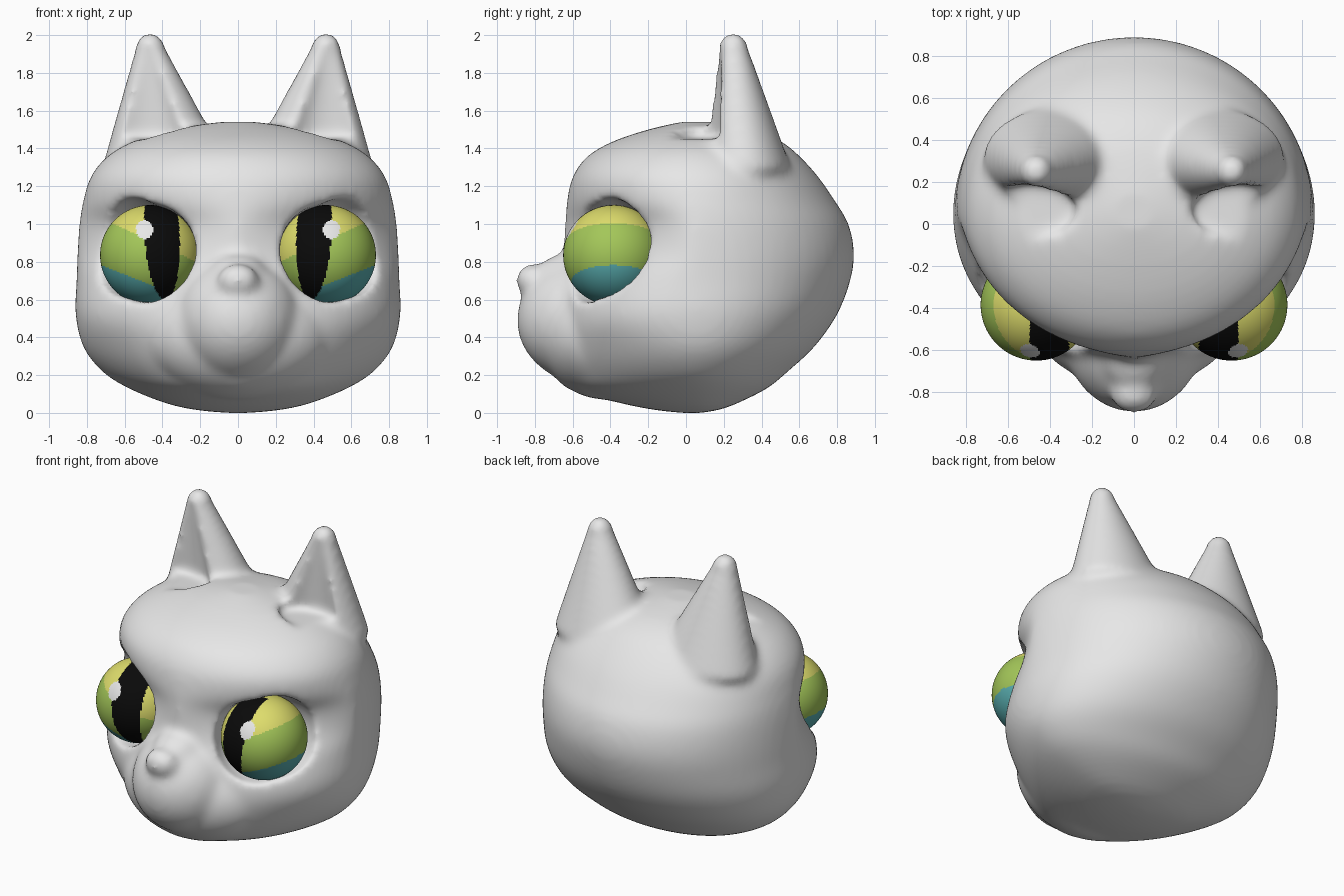
import bpy
import bmesh
from mathutils import Matrix, Vector
from math import cos, sin, pi

cube = bpy.data.objects.get("Cube")
if cube:
    bpy.data.objects.remove(cube, do_unlink=True)


def material(name, r, g, b):
    mat = bpy.data.materials.new(name)
    mat.use_nodes = True
    mat.diffuse_color = (r, g, b, 1)
    shader = next(n for n in mat.node_tree.nodes if n.type == "BSDF_PRINCIPLED")
    shader.inputs["Base Color"].default_value = (r, g, b, 1)
    shader.inputs["Roughness"].default_value = 0.6
    return mat


fur = material("pale_grey_fur", 0.8, 0.8, 0.8)
eye_colors = [
    material("iris_green", 0.37, 0.57, 0.1),
    material("iris_yellow", 0.73, 0.72, 0.15),
    material("iris_teal", 0.1, 0.42, 0.43),
    material("pupil_black", 0.003, 0.003, 0.003),
    material("glint_white", 0.85, 0.85, 0.85),
]


def make_object(name, bm, mats):
    bmesh.ops.recalc_face_normals(bm, faces=bm.faces)
    mesh = bpy.data.meshes.new(name)
    bm.to_mesh(mesh)
    bm.free()
    for mat in mats:
        mesh.materials.append(mat)
    mesh.shade_smooth()
    obj = bpy.data.objects.new(name, mesh)
    bpy.context.scene.collection.objects.link(obj)
    return obj


def ellipsoid(bm, center, radii, u=48, v=32):
    matrix = Matrix.Translation(center) @ Matrix.Diagonal((*radii, 1))
    bmesh.ops.create_uvsphere(bm, u_segments=u, v_segments=v, radius=1, matrix=matrix)


def tapered(bm, base, base_radii, top, top_radii):
    """Closed elliptical cone between two centres."""
    verts = bmesh.ops.create_cone(bm, cap_ends=True, segments=40,
                                  radius1=1, radius2=1, depth=1)["verts"]
    for v in verts:
        low = v.co.z < 0
        rx, ry = base_radii if low else top_radii
        v.co = Vector(base if low else top) + Vector((v.co.x * rx, v.co.y * ry, 0))


def catmull(rows, steps):
    """Smoothly interpolated rows."""
    pts = [Vector(r) for r in rows]
    pts = [pts[0]] + pts + [pts[-1]]
    out = []
    for a, b, c, d in zip(pts, pts[1:], pts[2:], pts[3:]):
        for i in range(steps):
            t = i / steps
            out.append(b + (c - a) * (t / 2) + (a * 2 - b * 5 + c * 4 - d) * (t * t / 2)
                       + (b * 3 - a - c * 3 + d) * (t ** 3 / 2))
    return out + [pts[-1]]


def skull(bm):
    """Horizontal rings: height, half width, back, front, front roundness."""
    rows = [
        (0.00, 0.06, 0.08, 0.02, 2),
        (0.015, 0.22, 0.17, 0.16, 2),
        (0.05, 0.38, 0.27, 0.34, 1.9),
        (0.13, 0.58, 0.43, 0.63, 1.7),
        (0.22, 0.72, 0.54, 0.69, 1.7),
        (0.35, 0.82, 0.68, 0.71, 1.8),
        (0.52, 0.86, 0.80, 0.68, 2.1),
        (0.70, 0.855, 0.87, 0.66, 1.9),
        (0.85, 0.85, 0.89, 0.65, 1.5),
        (1.00, 0.84, 0.86, 0.64, 1.45),
        (1.12, 0.82, 0.79, 0.63, 1.8),
        (1.25, 0.78, 0.70, 0.60, 2),
        (1.36, 0.69, 0.60, 0.52, 2),
        (1.44, 0.55, 0.50, 0.38, 2),
        (1.50, 0.36, 0.36, 0.20, 2),
        (1.54, 0.10, 0.15, 0.03, 2),
    ]
    middle, count, rings = 0.05, 72, []
    for z, w, back, front, power in catmull(rows, 4):
        ring = []
        for i in range(count):
            a = 2 * pi * i / count
            c, s = cos(a), sin(a)
            e = 2 / power if s < 0 else 1
            x = w * abs(c) ** e * (1 if c > 0 else -1)
            y = middle + (s * (back - middle) if s >= 0 else -abs(s) ** e * (front + middle))
            ring.append(bm.verts.new((x, y, z)))
        rings.append(ring)
    for lower, upper in zip(rings, rings[1:]):
        for i in range(count):
            j = (i + 1) % count
            bm.faces.new((lower[i], lower[j], upper[j], upper[i]))
    bm.faces.new(rings[0][::-1])
    bm.faces.new(rings[-1])


# Head: skull, muzzle, nose and ears fused into one skin
eye_center, eye_radius = Vector((0.465, -0.385, 0.835)), 0.265
bm = bmesh.new()
skull(bm)
ellipsoid(bm, (0, -0.505, 0.49), (0.34, 0.39, 0.34))     # muzzle
ellipsoid(bm, (0, -0.42, 0.41), (0.5, 0.36, 0.34))       # muzzle sides
ellipsoid(bm, (0, -0.6, 0.71), (0.17, 0.2, 0.14))        # bridge
ellipsoid(bm, (0, -0.81, 0.7), (0.11, 0.09, 0.09))       # nose
for side in (1, -1):
    ear_base, ear_radii = (side * 0.38, 0.31, 1.3), (0.34, 0.245)
    tapered(bm, (side * 0.32, 0.22, 1.05), (0.34, 0.22), ear_base, ear_radii)
    tapered(bm, ear_base, ear_radii, (side * 0.465, 0.25, 1.94), (0.076, 0.076))
    ellipsoid(bm, (side * 0.465, 0.25, 1.935), (0.078, 0.078, 0.078))
head = make_object("head", bm, [fur])


def remesh(size):
    mod = head.modifiers.new("fuse", "REMESH")
    mod.mode = "VOXEL"
    mod.voxel_size = size


# Hollows for the eye sockets and the inner ears
remesh(0.02)
cutters = []
for side in (1, -1):
    for shift in ((0.01, -0.1, 0.01), (0.1, -0.03, 0.04)):
        bm = bmesh.new()
        p = eye_center + Vector(shift)
        ellipsoid(bm, (side * p.x, p.y, p.z), (0.262, 0.262, 0.262))
        cutters.append(make_object("socket_cutter", bm, [fur]))
    bm = bmesh.new()
    tapered(bm, (side * 0.49, 0.06, 1.45), (0.23, 0.14), (side * 0.485, 0.14, 1.94), (0.045, 0.045))
    cutters.append(make_object("ear_cutter", bm, [fur]))
for cutter in cutters:
    cutter.hide_render = True
    mod = head.modifiers.new("hollow", "BOOLEAN")
    mod.operation = "DIFFERENCE"
    mod.solver = "EXACT"
    mod.object = cutter
remesh(0.02)
soften = head.modifiers.new("soften", "SMOOTH")
soften.factor = 0.5
soften.iterations = 14

# Bake the skin and drop the cutters
graph = bpy.context.evaluated_depsgraph_get()
skin = bpy.data.meshes.new_from_object(head.evaluated_get(graph))
head.modifiers.clear()
head.data = skin
skin.shade_smooth()
if not skin.materials:
    skin.materials.append(fur)
for cutter in cutters:
    bpy.data.objects.remove(cutter, do_unlink=True)


def eye_color(x, y, z):
    """Glint, slit pupil, then slanted bands of the iris."""
    if y < eye_center.y:
        if ((x - 0.495) / 0.045) ** 2 + ((z - 0.97) / 0.05) ** 2 < 1:
            return 4
        slant = 0.4 + 0.05 * (z - 0.9)
        if ((x - slant) / 0.093) ** 2 + ((z - 0.95) / 0.35) ** 2 < 1:
            return 3
    if z > 0.79 + 0.46 * (x - 0.2):
        return 1
    if z < 0.78 - 0.4 * (0.72 - x):
        return 2
    return 0


# Eyes
for side, name in ((1, "left_eye"), (-1, "right_eye")):
    bm = bmesh.new()
    ellipsoid(bm, (side * eye_center.x, eye_center.y, eye_center.z), [eye_radius] * 3, 160, 100)
    for face in bm.faces:
        c = face.calc_center_median()
        face.material_index = eye_color(c.x * side, c.y, c.z)
    make_object(name, bm, eye_colors)
